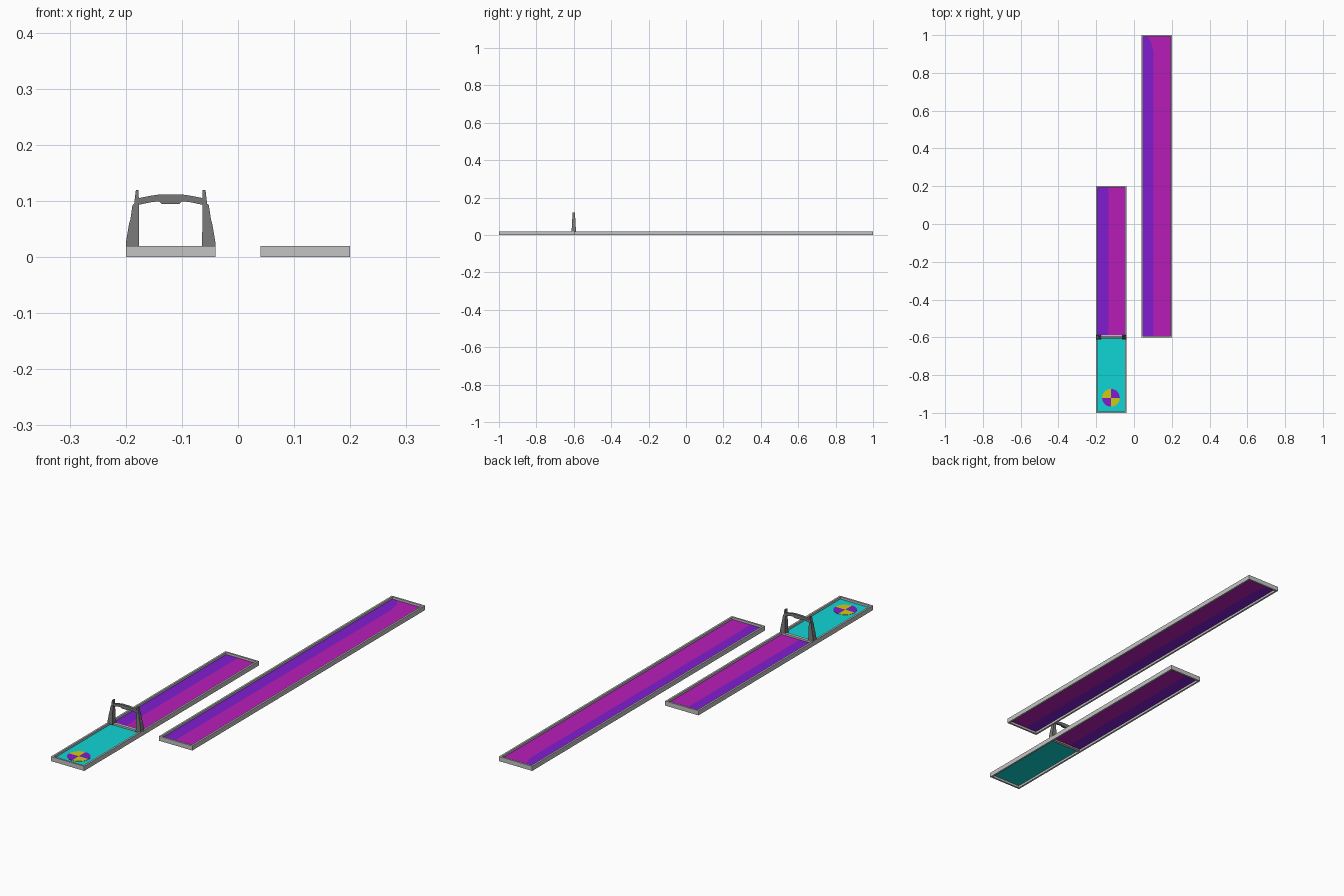
import bpy, bmesh, math

if "Cube" in bpy.data.objects:
    bpy.data.objects.remove(bpy.data.objects["Cube"])


def material(name, r, g, b):
    m = bpy.data.materials.new(name)
    m.diffuse_color = (r, g, b, 1)
    m.use_nodes = True
    m.node_tree.nodes["Principled BSDF"].inputs["Base Color"].default_value = m.diffuse_color
    return m


FRAME = material("light grey", 0.55, 0.55, 0.55)
ARCH = material("dark grey", 0.19, 0.19, 0.19)
CYAN = material("cyan", 0.005, 0.66, 0.66)
MAGENTA = material("magenta", 0.48, 0.012, 0.48)
PURPLE = material("purple", 0.22, 0.012, 0.62)
YELLOW = material("yellow", 0.65, 0.6, 0.005)


def prism(name, mat, pts, lo, hi, axis="z", taper=None):
    """Extrude a 2D outline along z, or an x-z outline along y.
    taper(z) scales the y depth around its middle."""
    mid = (lo + hi) / 2

    def place(a, b, d):
        if axis == "z":
            return (a, b, d)
        return (a, mid + (d - mid) * (taper(b) if taper else 1), b)

    bm = bmesh.new()
    rings = [[bm.verts.new(place(a, b, d)) for a, b in pts] for d in (lo, hi)]
    for ring in rings:
        bm.faces.new(ring)
    n = len(pts)
    for i in range(n):
        j = (i + 1) % n
        bm.faces.new((rings[0][i], rings[0][j], rings[1][j], rings[1][i]))
    bmesh.ops.recalc_face_normals(bm, faces=bm.faces)
    me = bpy.data.meshes.new(name)
    bm.to_mesh(me)
    bm.free()
    me.materials.append(mat)
    ob = bpy.data.objects.new(name, me)
    bpy.context.collection.objects.link(ob)
    return ob


def rect(x0, x1, y0, y1):
    return [(x0, y0), (x1, y0), (x1, y1), (x0, y1)]


def tray_frame(name, x0, x1, y0, y1, w=0.008, h=0.02):
    """Rectangular rim, open above and below."""
    bm = bmesh.new()
    loops = []
    for inset, z in ((0, 0), (0, h), (w, h), (w, 0)):
        loops.append([bm.verts.new((x, y, z)) for x, y in
                      rect(x0 + inset, x1 - inset, y0 + inset, y1 - inset)])
    for k in range(4):
        a, b = loops[k], loops[(k + 1) % 4]
        for i in range(4):
            j = (i + 1) % 4
            bm.faces.new((a[i], a[j], b[j], b[i]))
    bmesh.ops.recalc_face_normals(bm, faces=bm.faces)
    me = bpy.data.meshes.new(name)
    bm.to_mesh(me)
    bm.free()
    me.materials.append(FRAME)
    ob = bpy.data.objects.new(name, me)
    bpy.context.collection.objects.link(ob)


Z0, Z1 = 0.0095, 0.0105  # thin floor sheets halfway up the rims

# Short tray with a cyan end zone, and long tray
tray_frame("short_tray_frame", -0.20, -0.04, -1.0, 0.2)
tray_frame("long_tray_frame", 0.04, 0.20, -0.6, 1.0)
prism("short_tray_divider", FRAME, rect(-0.192, -0.048, -0.602, -0.588), 0.004, 0.018)

# Floor sheets: purple strip on the left, magenta on the right
prism("cyan_floor", CYAN, rect(-0.194, -0.046, -0.994, -0.600), Z0, Z1)
prism("short_purple_floor", PURPLE, rect(-0.194, -0.135, -0.59, 0.194), Z0, Z1)
prism("short_magenta_floor", MAGENTA, rect(-0.135, -0.046, -0.59, 0.194), Z0, Z1)
edge = [(0.103, -0.594), (0.103, 0.91), (0.092, 0.96), (0.07, 0.994)]
prism("long_purple_floor", PURPLE, edge + [(0.046, 0.994), (0.046, -0.594)], Z0, Z1)
prism("long_magenta_floor", MAGENTA, edge + [(0.194, 0.994), (0.194, -0.594)], Z0, Z1)

# Round target in four coloured quarters
cx, cy, r = -0.122, -0.92, 0.047
for q in range(4):
    arc = [(cx + r * math.cos(a), cy + r * math.sin(a))
           for a in (math.pi / 2 * (q + i / 6) for i in range(7))]
    prism("target_quarter", YELLOW if q % 2 else PURPLE, [(cx, cy)] + arc, Z1, Z1 + 0.001)

# Gateway: two tapered posts mirrored about the tray centre, and an arched beam
MID = -0.12
post = [(0.08, 0.015), (0.08, 0.025), (0.074, 0.06), (0.072, 0.066), (0.068, 0.093),
        (0.065, 0.095), (0.062, 0.12), (0.057, 0.12), (0.056, 0.015)]
for s, side in ((-1, "left"), (1, "right")):
    prism(side + "_post", ARCH, [(MID + s * x, z) for x, z in post], -0.612, -0.588,
          "y", lambda z: 1 - 4.5 * (z - 0.015))
beam = [(0.058, 0.105), (0.038, 0.109), (0.018, 0.112)]
under = [(0.016, 0.095), (0.020, 0.099), (0.032, 0.0985), (0.058, 0.093)]
right = beam[::-1] + under[::-1]
left = [(-x, z) for x, z in right[::-1]]
prism("arched_beam", ARCH, [(MID + x, z) for x, z in right + left], -0.605, -0.595, "y")
